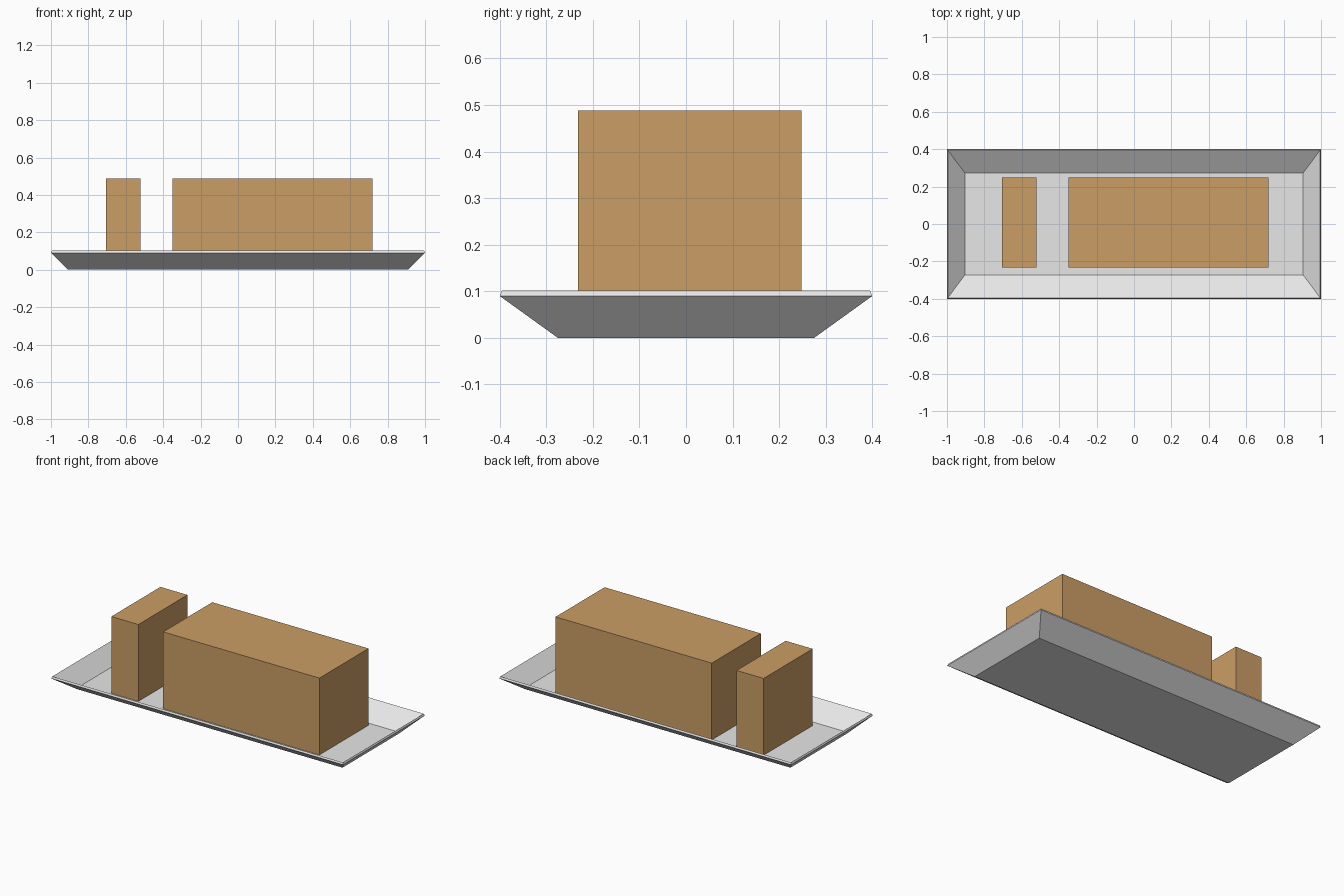
import bpy
import bmesh

default = bpy.data.objects.get("Cube")
if default:
    bpy.data.objects.remove(default, do_unlink=True)


def make_material(name, rgb):
    mat = bpy.data.materials.new(name)
    mat.use_nodes = True
    colour = (*rgb, 1.0)
    mat.diffuse_color = colour
    mat.node_tree.nodes["Principled BSDF"].inputs["Base Color"].default_value = colour
    return mat


def add_object(name, bm, mat):
    mesh = bpy.data.meshes.new(name)
    bm.to_mesh(mesh)
    bm.free()
    mesh.materials.append(mat)
    obj = bpy.data.objects.new(name, mesh)
    bpy.context.collection.objects.link(obj)
    return obj


def add_block(name, low, high, mat):
    bm = bmesh.new()
    bmesh.ops.create_cube(bm, size=1)
    for v in bm.verts:
        for i in range(3):
            v.co[i] = low[i] if v.co[i] < 0 else high[i]
    return add_object(name, bm, mat)


def add_tray(name, floor, rim, height, thickness, mat):
    bm = bmesh.new()

    def ring(half, z):
        return [bm.verts.new((sx * half[0], sy * half[1], z))
                for sx, sy in ((-1, -1), (1, -1), (1, 1), (-1, 1))]

    bottom, top = ring(floor, 0), ring(rim, height)
    bm.faces.new(bottom)
    for i in range(4):
        j = (i + 1) % 4
        bm.faces.new((bottom[j], bottom[i], top[i], top[j]))
    bmesh.ops.recalc_face_normals(bm, faces=bm.faces[:])
    # Normals point up into the tray, so the wall thickens inward
    bm.faces.ensure_lookup_table()
    if bm.faces[0].normal.z < 0:
        bmesh.ops.reverse_faces(bm, faces=bm.faces[:])
    tray = add_object(name, bm, mat)
    solid = tray.modifiers.new("Wall", 'SOLIDIFY')
    solid.thickness = thickness
    solid.offset = 1
    solid.use_even_offset = True
    return tray


bread_brown = make_material("bread brown", (0.60, 0.34, 0.13))
plate_white = make_material("plate white", (0.80, 0.80, 0.80))

# Shallow serving tray with sloping walls
add_tray("tray", (0.908, 0.275), (1.0, 0.4), 0.09, 0.012, plate_white)

# Long loaf and the slice cut from it, sunk slightly into the tray floor
for part, left, right in (("loaf", -0.35, 0.72), ("slice", -0.705, -0.52)):
    add_block(part, (left, -0.232, 0.004), (right, 0.248, 0.488), bread_brown)
